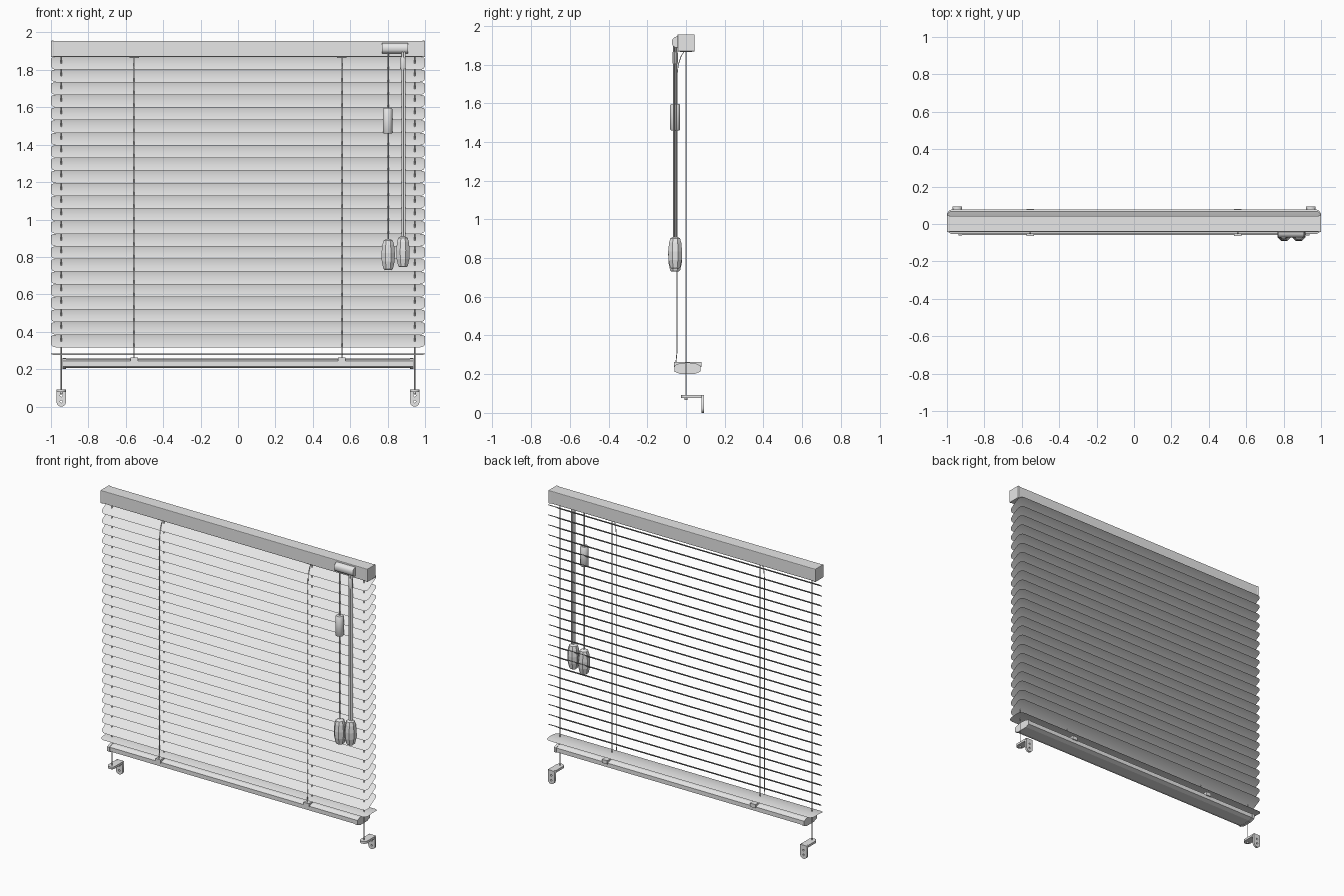
import bpy, bmesh, math
from mathutils import Vector, Matrix

if "Cube" in bpy.data.objects:
    bpy.data.objects.remove(bpy.data.objects["Cube"])

mat = bpy.data.materials.new("pale_grey")
mat.diffuse_color = (0.8, 0.8, 0.8, 1)
mat.use_nodes = True
mat.node_tree.nodes["Principled BSDF"].inputs["Base Color"].default_value = mat.diffuse_color


def finish(name, bm, smooth=None, recalc=True):
    if recalc:
        bmesh.ops.recalc_face_normals(bm, faces=bm.faces)
    me = bpy.data.meshes.new(name)
    bm.to_mesh(me)
    bm.free()
    ob = bpy.data.objects.new(name, me)
    bpy.context.collection.objects.link(ob)
    me.materials.append(mat)
    if smooth:
        bpy.ops.object.select_all(action='DESELECT')
        ob.select_set(True)
        bpy.context.view_layer.objects.active = ob
        bpy.ops.object.shade_smooth_by_angle(angle=math.radians(smooth))
    return ob


def box(name, lo, hi, bevel=0):
    bm = bmesh.new()
    bmesh.ops.create_cube(bm, size=1)
    for v in bm.verts:
        v.co = [lo[i] + (v.co[i] + 0.5) * (hi[i] - lo[i]) for i in range(3)]
    if bevel:
        bmesh.ops.bevel(bm, geom=list(bm.edges), offset=bevel, segments=2,
                        profile=0.5, affect='EDGES')
    return finish(name, bm)


def prism_x(name, profile, x0, x1, smooth=None):
    """Extrude a (y, z) profile along x."""
    bm = bmesh.new()
    f = bm.faces.new([bm.verts.new((x0, y, z)) for y, z in profile])
    r = bmesh.ops.extrude_face_region(bm, geom=[f])
    for v in r['geom']:
        if isinstance(v, bmesh.types.BMVert):
            v.co.x = x1
    return finish(name, bm, smooth)


def lathe(name, x, y, prof, n, smooth=None):
    """Stack rings of (radius, z) with closed ends."""
    bm = bmesh.new()
    rings = []
    for r, z in prof:
        rings.append([bm.verts.new((x + r * math.cos(2 * math.pi * (k + .5) / n),
                                    y + r * math.sin(2 * math.pi * (k + .5) / n), z))
                      for k in range(n)])
    for a, b in zip(rings, rings[1:]):
        for k in range(n):
            bm.faces.new((a[k], a[(k + 1) % n], b[(k + 1) % n], b[k]))
    bm.faces.new(rings[0])
    bm.faces.new(rings[-1])
    return finish(name, bm, smooth)


def cord(name, pts, r, n=6):
    """Mostly vertical cord through the points."""
    bm = bmesh.new()
    rings = [[bm.verts.new(Vector(p) + Vector((r * math.cos(2 * math.pi * k / n),
                                               r * math.sin(2 * math.pi * k / n), 0)))
              for k in range(n)] for p in pts]
    for a, b in zip(rings, rings[1:]):
        for k in range(n):
            bm.faces.new((a[k], a[(k + 1) % n], b[(k + 1) % n], b[k]))
    bm.faces.new(rings[0])
    bm.faces.new(rings[-1])
    return finish(name, bm, 60)


def slat(name, zc, tilt):
    """Thin arched sheet with rounded corners, front edge low."""
    w, r, arch = 0.066, 0.03, 0.007
    st = [-.066, -.063, -.056, -.046, -.036, -.018, 0, .018, .036, .046, .056, .063, .066]
    bm = bmesh.new()
    rows = []
    for v in st:
        d = max(0, abs(v) - (w - r))
        half = 1 - (r - math.sqrt(max(0, r * r - d * d)))
        h = arch * (1 - (v / w) ** 2) - arch / 2
        y = 0.012 + v * math.cos(tilt) - h * math.sin(tilt)
        z = zc + v * math.sin(tilt) + h * math.cos(tilt)
        rows.append((bm.verts.new((-half, y, z)), bm.verts.new((half, y, z))))
    for a, b in zip(rows, rows[1:]):
        bm.faces.new((a[0], a[1], b[1], b[0]))
    return finish(name, bm, 60, recalc=False)


# Head rail with end caps
box("head_rail", (-0.99, -0.042, 1.87), (0.99, 0.043, 1.955), 0.004)
for s in (-1, 1):
    box("head_rail_cap", (min(s, s * .985), -0.043, 1.868), (max(s, s * .985), 0.045, 1.956), 0.003)

# Tilted slats and the flat one resting on the bottom rail
for i in range(23):
    slat("slat", 1.838 - 0.0675 * i, math.radians(31))
slat("bottom_slat", 0.281, math.radians(2))

# Bottom rail with end caps
rail = [(-.058, .243), (-.03, .254), (.008, .257), (.045, .254), (.072, .243),
        (.072, .215), (.045, .205), (-.03, .205), (-.058, .215)]
prism_x("bottom_rail", rail, -0.925, 0.925)
cap = [(.007 + (y - .007) * 1.04, .231 + (z - .231) * 1.12) for y, z in rail]
for s in (-1, 1):
    prism_x("bottom_rail_cap", cap, s * .92, s * .937)

# Ladder cords, rail clips, guide wires
for s in (-1, 1):
    x = s * 0.555
    cord("ladder_cord", [(x, -.005, 1.872), (x, -.025, 1.845), (x, -.04, 1.80),
                         (x, -.046, 1.75), (x, -.046, .32), (x, -.052, .26)], 0.0025)
    cord("lift_cord", [(x, 0, 1.872), (x, 0, .255)], 0.0025)
    box("rail_clip", (x - .02, -.063, .238), (x + .02, .079, .262))
    box("head_clip", (x - .025, -.03, 1.864), (x + .025, .03, 1.872))
    cord("guide_wire", [(s * .945, 0, 1.872), (s * .945, 0, .07)], 0.003)


# Wall brackets: holed upright plate and a foot holding the wire
def upright_plate(x):
    cu = bpy.data.curves.new("plate_outline", 'CURVE')
    cu.dimensions, cu.fill_mode, cu.extrude = '2D', 'BOTH', 0.007

    def loop(pts):
        sp = cu.splines.new('POLY')
        sp.points.add(len(pts) - 1)
        for p, (a, b) in zip(sp.points, pts):
            p.co = (a, b, 0, 1)
        sp.use_cyclic_u = True

    arc = [math.pi + math.pi * k / 12 for k in range(13)]
    loop([(.025, .092), (-.025, .092)] +
         [(.025 * math.cos(a), .025 + .025 * math.sin(a)) for a in arc])
    for hz in (.026, .058):
        loop([(.006 * math.cos(k * math.pi / 6), hz + .006 * math.sin(k * math.pi / 6))
              for k in range(12)])
    tmp = bpy.data.objects.new("plate_helper", cu)
    bpy.context.collection.objects.link(tmp)
    dg = bpy.context.evaluated_depsgraph_get()
    me = bpy.data.meshes.new_from_object(tmp.evaluated_get(dg))
    bpy.data.objects.remove(tmp)
    bm = bmesh.new()
    bm.from_mesh(me)
    bmesh.ops.remove_doubles(bm, verts=bm.verts, dist=1e-5)
    bm.transform(Matrix.Translation((x, .086, 0)) @ Matrix.Rotation(math.pi / 2, 4, 'X'))
    finish("bracket_upright", bm)


for s in (-1, 1):
    x = s * .945
    upright_plate(x)
    box("bracket_foot", (x - .025, -.004, .077), (x + .025, .08, .092))
    lathe("bracket_foot_tip", x, 0, [(.025, .077), (.025, .092)], 20, 40)
    lathe("wire_stop", x, 0, [(.007, .066), (.007, .078)], 10, 40)

# Control housing on the head rail, rounded front
prof = [(-.04, 1.945), (-.056, 1.943), (-.066, 1.935), (-.072, 1.925),
        (-.072, 1.905), (-.066, 1.895), (-.056, 1.888), (-.04, 1.886)]
prism_x("cord_housing", prof, 0.77, 0.91, 40)

# Single cord with joiner, and bundle of pull cords
Y = -0.056
cord("tilt_cord", [(.802, Y, 1.895), (.802, Y, .88)], 0.004)
lathe("cord_joiner", .80, Y, [(.022, 1.46), (.026, 1.465), (.026, 1.59), (.022, 1.595)], 20, 40)
for dx in (-.006, .006):
    for dy in (-.006, .006):
        cord("pull_cord", [(.885 + dx, Y + dy, 1.895), (.885 + dx, Y + dy, .89)], 0.0055)
lathe("cord_collar", .882, Y, [(.011, 1.80), (.014, 1.81), (.014, 1.86), (.011, 1.87)], 12, 40)

# Faceted tassels
tassel = [(.012, 0), (.027, -.008), (.034, -.03), (.039, -.075),
          (.037, -.12), (.028, -.158), (.02, -.165)]
for x, top in ((.803, .895), (.882, .91)):
    lathe("tassel", x, Y, [(r, top + z) for r, z in tassel], 8)
